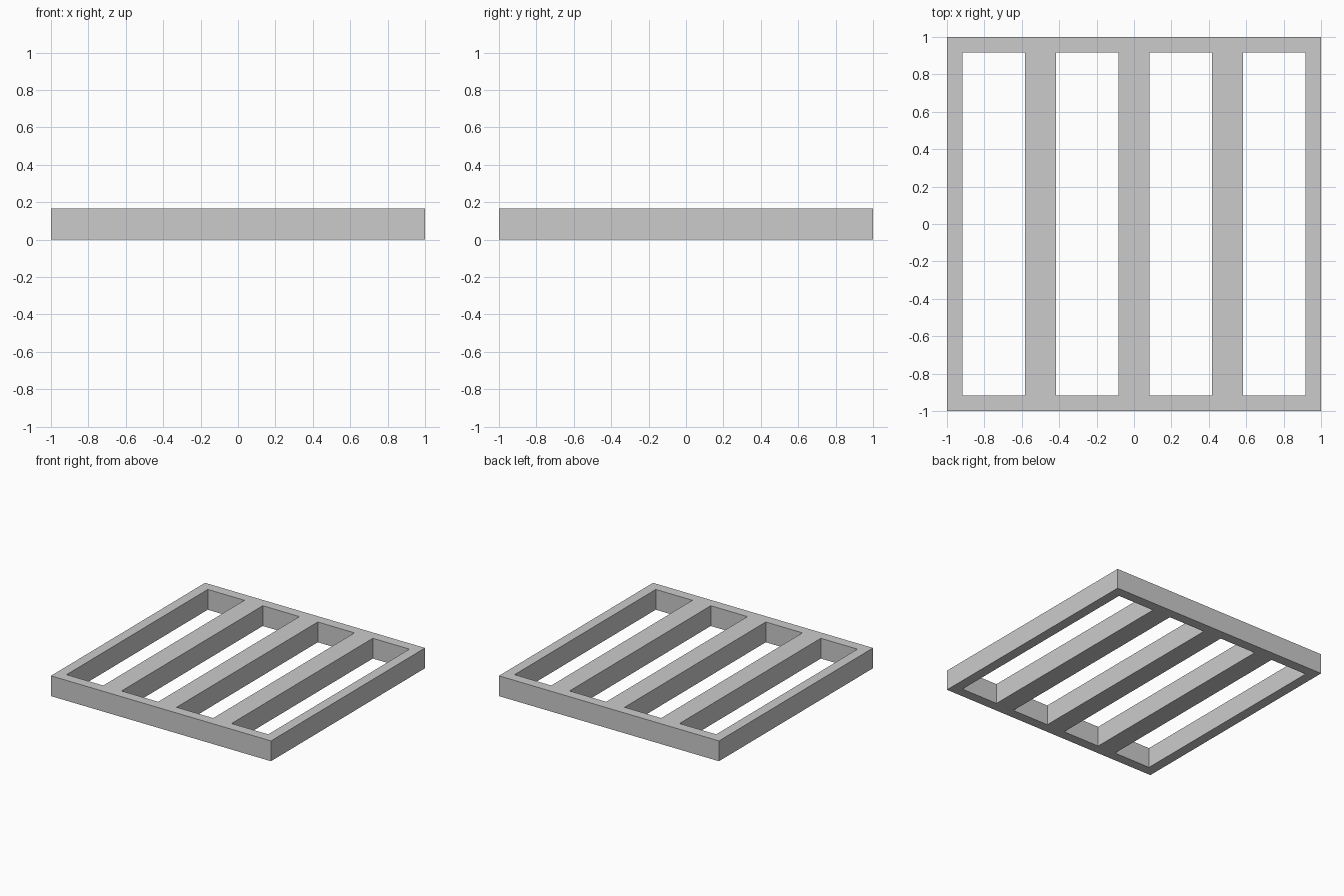
import bpy
import bmesh

if "Cube" in bpy.data.objects:
    bpy.data.objects.remove(bpy.data.objects["Cube"])

HEIGHT = 1 / 6      # thickness of the panel
RIM = 1 / 12        # width of the outer border, half the width of a slat
SLOTS = 4
PITCH = 2 / SLOTS

# Grid lines: each slot is inset by RIM inside its own quarter of the panel
xs = [-1.0]
for i in range(SLOTS):
    left = -1 + i * PITCH
    xs += [left + RIM, left + PITCH - RIM]
xs.append(1.0)
ys = [-1.0, -1 + RIM, 1 - RIM, 1.0]

bm = bmesh.new()
grid = [[bm.verts.new((x, y, 0)) for y in ys] for x in xs]

# Solid cells of the grating; odd columns in the middle row are open slots
for i in range(len(xs) - 1):
    for j in range(len(ys) - 1):
        if j == 1 and i % 2 == 1:
            continue
        bm.faces.new((grid[i][j], grid[i + 1][j], grid[i + 1][j + 1], grid[i][j + 1]))

# Raise the flat grating to full thickness, keeping the underside closed
result = bmesh.ops.extrude_face_region(bm, geom=bm.faces[:], use_keep_orig=True)
top = [v for v in result["geom"] if isinstance(v, bmesh.types.BMVert)]
bmesh.ops.translate(bm, verts=top, vec=(0, 0, HEIGHT))
bmesh.ops.recalc_face_normals(bm, faces=bm.faces[:])

mesh = bpy.data.meshes.new("slatted_grate")
bm.to_mesh(mesh)
bm.free()
grate = bpy.data.objects.new("slatted_grate", mesh)
bpy.context.collection.objects.link(grate)
